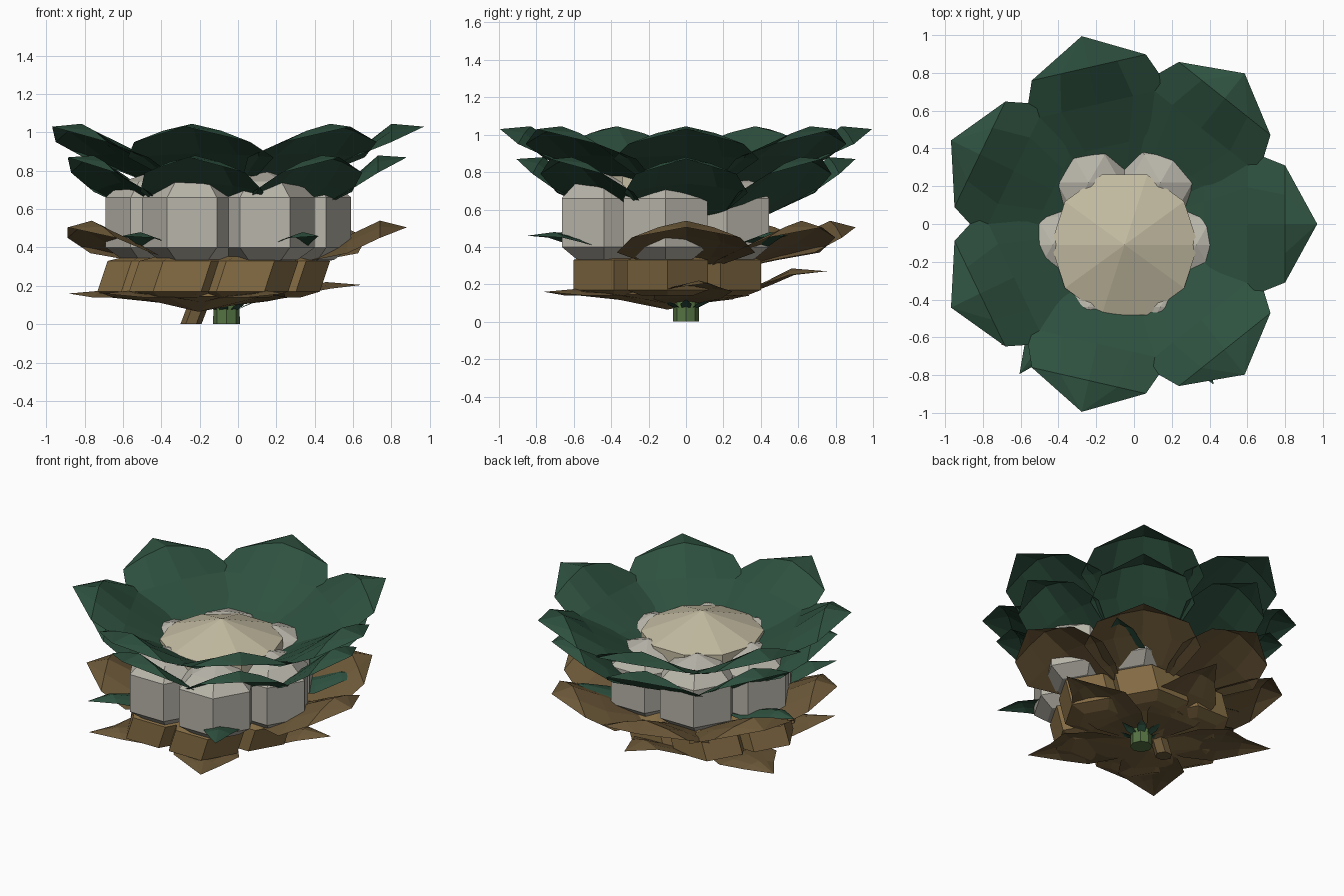
import bpy, bmesh
from math import sin, cos, pi, radians

if "Cube" in bpy.data.objects:
    bpy.data.objects.remove(bpy.data.objects["Cube"])


def material(name, rgb):
    m = bpy.data.materials.new(name)
    m.diffuse_color = (*rgb, 1)
    m.use_nodes = True
    m.node_tree.nodes["Principled BSDF"].inputs["Base Color"].default_value = m.diffuse_color
    return m


GREEN = material("leaf_green", (0.027, 0.082, 0.05))
BROWN = material("leaf_brown", (0.15, 0.098, 0.04))
GOLD = material("husk_gold", (0.24, 0.155, 0.06))
BEIGE = material("dome_beige", (0.55, 0.50, 0.36))
STONE = material("lobe_grey", (0.48, 0.46, 0.40))
STEM = material("stem_green", (0.09, 0.17, 0.055))


def finish(name, bm, mat):
    me = bpy.data.meshes.new(name)
    bm.to_mesh(me)
    bm.free()
    me.materials.append(mat)
    ob = bpy.data.objects.new(name, me)
    bpy.context.collection.objects.link(ob)
    return ob


def lathe(name, profile, n, center, mat, lean=0.0, start=0.0):
    """Faceted solid from (radius, z); lean shifts x with height from z 0.33."""
    bm = bmesh.new()
    rings = []
    for r, z in profile:
        cx, cy = center[0] + lean * (z - 0.33), center[1]
        k = 1 if r == 0 else n
        rings.append([bm.verts.new((cx + r * cos(start + 2 * pi * i / n),
                                    cy + r * sin(start + 2 * pi * i / n), z)) for i in range(k)])
    for a, b in zip(rings, rings[1:]):
        for i in range(n):
            j = (i + 1) % n
            f = [a[i % len(a)], a[j % len(a)], b[j % len(b)], b[i % len(b)]]
            bm.faces.new(list(dict.fromkeys(f)))
    if len(rings[0]) > 1:
        bm.faces.new(rings[0][::-1])
    if len(rings[-1]) > 1:
        bm.faces.new(rings[-1])
    return finish(name, bm, mat)


def petal(name, rows, angle, mat, center):
    """Sheet from rows of (distance, half width, middle z, edge z)."""
    bm = bmesh.new()
    ca, sa = cos(angle), sin(angle)
    grid = []
    for r, w, zm, ze in rows:
        row = []
        for t in ((-1, -0.5, 0, 0.5, 1) if w else (0,)):
            z = zm + (ze - zm) * abs(t) ** 1.4
            row.append(bm.verts.new((center[0] + r * ca - t * w * sa,
                                     center[1] + r * sa + t * w * ca, z)))
        grid.append(row)
    for a, b in zip(grid, grid[1:]):
        for i in range(4):
            f = [a[i], a[i + 1], b[(i + 1) % len(b)], b[i % len(b)]]
            bm.faces.new(list(dict.fromkeys(f)))
    return finish(name, bm, mat)


CROWN = (-0.05, 0.0)
SEED = (-0.05, -0.11)
BASE = (-0.10, -0.10)

# Two crowns of broad green petals
upper = [(0.18, 0.10, 0.64, 0.64), (0.42, 0.24, 0.755, 0.765), (0.65, 0.39, 0.89, 0.87),
         (0.85, 0.31, 1.045, 0.95), (1.02, 0, 1.03, 1.03)]
lower = [(0.20, 0.07, 0.50, 0.50), (0.42, 0.20, 0.58, 0.58), (0.62, 0.33, 0.74, 0.69),
         (0.78, 0.27, 0.88, 0.79), (0.93, 0, 0.87, 0.87)]
for i in range(7):
    petal(f"upper_petal_{i}", upper, i * 2 * pi / 7, GREEN, CROWN)
    petal(f"lower_petal_{i}", lower, i * 2 * pi / 7, GREEN, CROWN)

# Broad brown petals at mid height, open at the front
brown = [(0.20, 0.08, 0.27, 0.27), (0.42, 0.26, 0.36, 0.33), (0.62, 0.37, 0.46, 0.37),
         (0.79, 0.29, 0.54, 0.45), (0.93, 0, 0.505, 0.505)]
for i in range(5):
    petal(f"brown_petal_{i}", brown, i * 2 * pi / 7, BROWN, CROWN)

# Narrow green leaves peeking out between lobes and husk
sprig = [(0.3, 0.04, 0.36, 0.36), (0.6, 0.13, 0.43, 0.40), (0.8, 0.08, 0.48, 0.45),
         (0.97, 0, 0.46, 0.46)]
for i, (a, s) in enumerate([(-125, 1), (-61, 1), (175, 0.87), (40, 0.87)]):
    rows = [(r * s, w, zm, ze) for r, w, zm, ze in sprig]
    petal(f"narrow_leaf_{i}", rows, radians(a), GREEN, CROWN)

# Low pointed brown leaves spreading under the husk
for i, tip in enumerate((0.205, 0.27, 0.16, 0.16, 0.16)):
    rows = [(0.05, 0.04, 0.09, 0.09), (0.28, 0.18, 0.13, 0.12),
            (0.48, 0.21, 0.5 * tip + 0.08, 0.5 * tip + 0.06),
            (0.62, 0.11, tip + 0.015, tip - 0.02), (0.81, 0, tip, tip)]
    petal(f"base_leaf_{i}", rows, radians(11 + 72 * i), BROWN, (-0.15, -0.05))

# Domed centre with a ring of six-sided lobes
lathe("centre_dome", [(0.3, 0.36), (0.39, 0.5), (0.39, 0.785), (0, 0.925)],
      10, SEED, BEIGE)
for i in range(6):
    a = i * pi / 3
    lathe(f"lobe_{i}", [(0, 0.31), (0.17, 0.335), (0.26, 0.40), (0.26, 0.66), (0.17, 0.745), (0, 0.80)],
          6, (SEED[0] + 0.38 * cos(a), SEED[1] + 0.38 * sin(a)), STONE)

# Leaning golden husk of flattened lobes with a pointed underside
for i in range(6):
    a = i * pi / 3
    lathe(f"husk_lobe_{i}", [(0.16, 0.14), (0.25, 0.17), (0.25, 0.33), (0.14, 0.36), (0, 0.37)],
          6, (BASE[0] + 0.33 * cos(a), BASE[1] + 0.33 * sin(a)), GOLD, lean=0.33)
lathe("husk_underside", [(0, 0.065), (0.40, 0.145), (0.40, 0.33), (0, 0.36)],
      9, BASE, GOLD, lean=0.4)

# Two short stems, one leaning and one upright with tiny leaves
lathe("brown_stem", [(0.055, 0.0), (0.055, 0.16)], 6, (-0.12, 0.0), BROWN, lean=0.38)
lathe("green_stem", [(0.07, 0.0), (0.066, 0.18)], 8, (-0.06, 0.0), STEM)
tiny = [(0.05, 0.02, 0.07, 0.07), (0.10, 0.03, 0.10, 0.095), (0.16, 0, 0.12, 0.12)]
for i in range(7):
    petal(f"stem_leaf_{i}", tiny, i * 2 * pi / 7, GREEN, (-0.06, 0.0))
